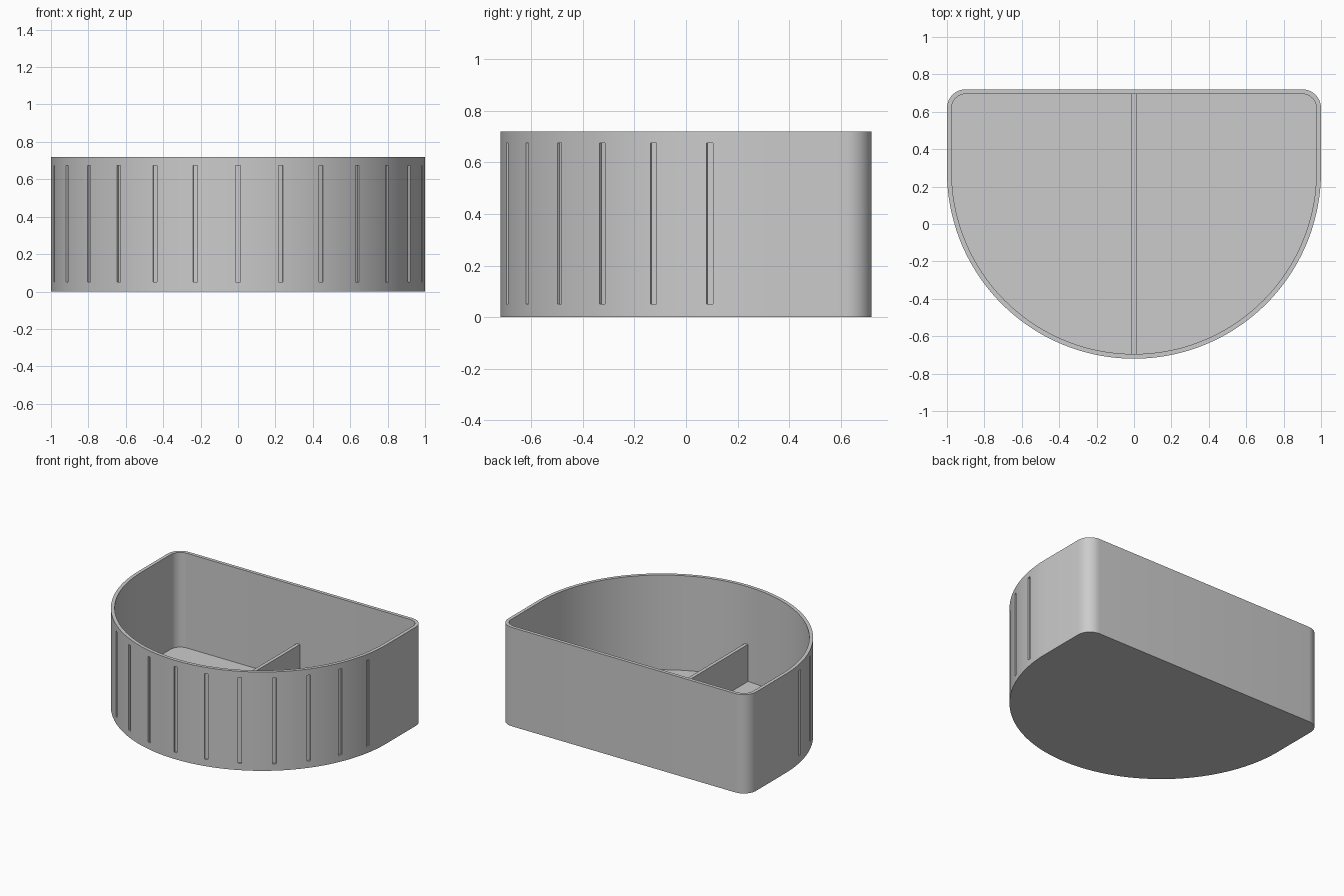
import bpy, bmesh
from math import sin, cos, pi, radians
from mathutils import Matrix, Vector

if "Cube" in bpy.data.objects:
    bpy.data.objects.remove(bpy.data.objects["Cube"])

HEIGHT, FLOOR, WALL = 0.72, 0.03, 0.025
ARC_Y, BACK_Y, CORNER = 0.28, 0.72, 0.1

grey = bpy.data.materials.new("light grey")
grey.use_nodes = True
grey.diffuse_color = (0.6, 0.6, 0.6, 1)
grey.node_tree.nodes["Principled BSDF"].inputs["Base Color"].default_value = (0.6, 0.6, 0.6, 1)


def make_object(name, bm):
    bmesh.ops.recalc_face_normals(bm, faces=bm.faces)
    mesh = bpy.data.meshes.new(name)
    bm.to_mesh(mesh)
    bm.free()
    mesh.materials.append(grey)
    obj = bpy.data.objects.new(name, mesh)
    bpy.context.collection.objects.link(obj)
    return obj


def arc(cx, cy, r, start, end, steps):
    angles = [start + (end - start) * i / steps for i in range(steps + 1)]
    return [(cx + r * cos(a), cy + r * sin(a)) for a in angles]


def outline(inset):
    """Half-round front, straight sides and rounded back corners."""
    r = CORNER - inset
    cx, cy = 1 - CORNER, BACK_Y - CORNER
    return (arc(0, ARC_Y, 1 - inset, pi, 2 * pi, 96)
            + arc(cx, cy, r, 0, pi / 2, 10)
            + arc(-cx, cy, r, pi / 2, pi, 10))


def add_box(bm, size, matrix):
    bmesh.ops.create_cube(bm, size=1, matrix=matrix @ Matrix.Diagonal((*size, 1)))


# Open bin: outer wall, rim, inner wall and floor as connected rings
bm = bmesh.new()
rings = [[bm.verts.new((x, y, z)) for x, y in outline(inset)]
         for inset, z in ((0, 0), (0, HEIGHT), (WALL, HEIGHT), (WALL, FLOOR))]
for low, high in zip(rings, rings[1:]):
    for i in range(len(low)):
        j = (i + 1) % len(low)
        bm.faces.new((low[i], low[j], high[j], high[i]))
bm.faces.new(rings[0])
bm.faces.new(rings[-1])
bin_body = make_object("bin_body", bm)

# Narrow upright grooves around the curved front
bm = bmesh.new()
for i in range(-6, 7):
    turn = Matrix.Rotation(radians(13.2 * i), 4, "Z")
    place = Matrix.Translation((0, ARC_Y, 0.3625)) @ turn @ Matrix.Translation((0, -1, 0))
    add_box(bm, (0.025, 0.022, 0.625), place)
cutter = make_object("groove_cutter", bm)
cutter.hide_render = True

bpy.context.view_layer.objects.active = bin_body
bin_body.select_set(True)
cut = bin_body.modifiers.new("grooves", "BOOLEAN")
cut.operation, cut.solver, cut.object = "DIFFERENCE", "EXACT", cutter
bpy.ops.object.modifier_apply(modifier=cut.name)
bpy.data.objects.remove(cutter)
bpy.ops.object.shade_smooth_by_angle(angle=radians(30))

# Low divider down the middle, bedded slightly into the floor and walls
bm = bmesh.new()
top, front, back = 0.3, ARC_Y - 1 + WALL / 2, BACK_Y - WALL / 2
base = FLOOR / 2
add_box(bm, (0.025, back - front, top - base),
        Matrix.Translation(Vector((0, (front + back) / 2, (top + base) / 2))))
make_object("divider", bm)
